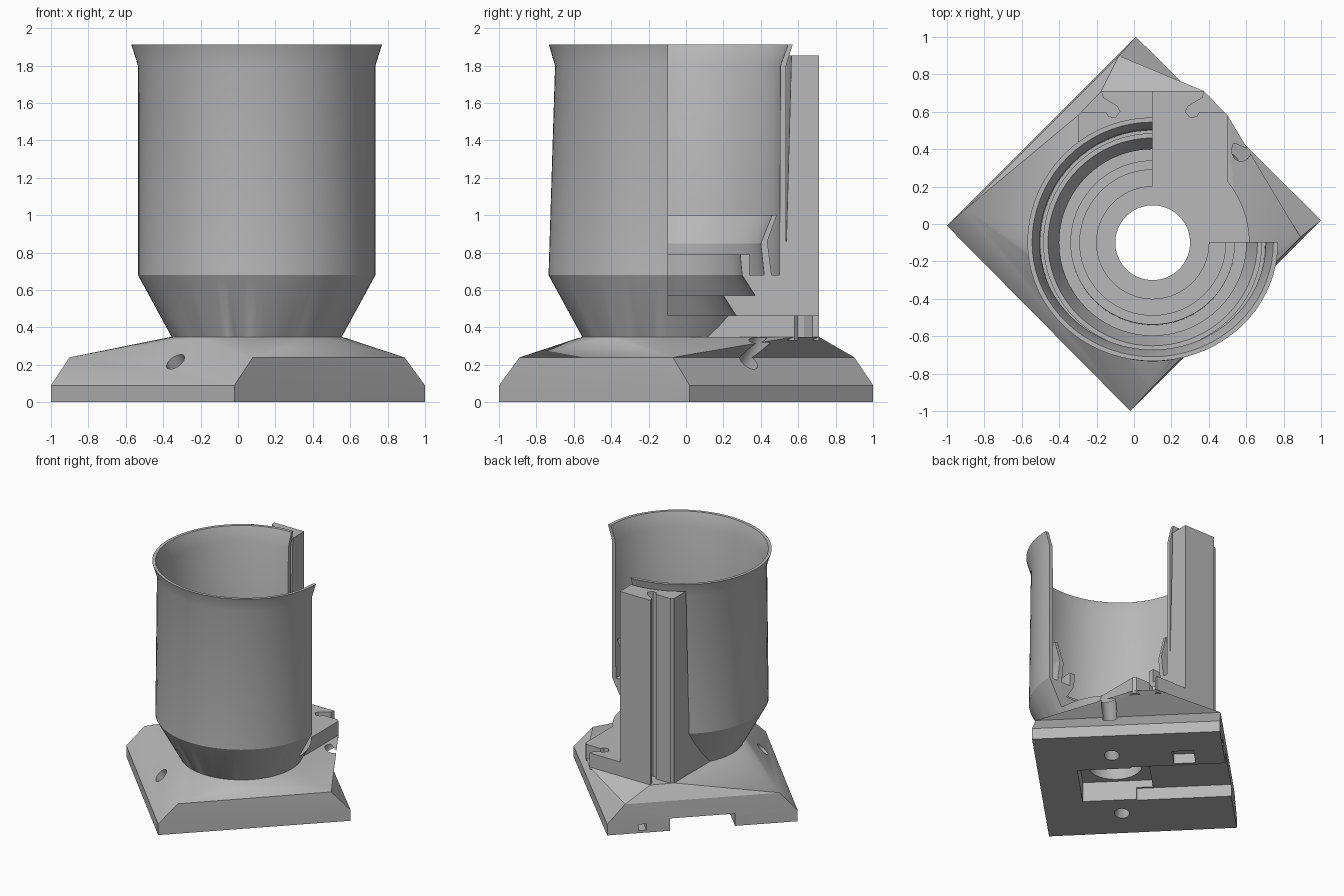
import bpy, bmesh, math
from mathutils import Matrix, Vector

old = bpy.data.objects.get("Cube")
if old:
    bpy.data.objects.remove(old, do_unlink=True)

AXIS = Vector((0.1, -0.1, 0))          # centre of the cup
TURN = Matrix.Rotation(math.radians(45), 4, 'Z')

grey = bpy.data.materials.new("plain_grey")
grey.use_nodes = True
grey.diffuse_color = (0.48, 0.48, 0.48, 1)
grey.node_tree.nodes["Principled BSDF"].inputs["Base Color"].default_value = (0.48, 0.48, 0.48, 1)


def finish(bm, name):
    bmesh.ops.recalc_face_normals(bm, faces=bm.faces)
    me = bpy.data.meshes.new(name)
    bm.to_mesh(me)
    bm.free()
    me.materials.append(grey)
    ob = bpy.data.objects.new(name, me)
    bpy.context.collection.objects.link(ob)
    return ob


def lathe(name, profile, closed=False, steps=72):
    bm = bmesh.new()
    vs = [bm.verts.new((AXIS.x + r, AXIS.y, z)) for r, z in profile]
    es = [bm.edges.new(p) for p in zip(vs, vs[1:])]
    if closed:
        es.append(bm.edges.new((vs[-1], vs[0])))
    bmesh.ops.spin(bm, geom=vs + es, cent=AXIS, axis=(0, 0, 1),
                   angle=math.tau, steps=steps)
    bmesh.ops.remove_doubles(bm, verts=bm.verts, dist=1e-4)
    return finish(bm, name)


def extrude(name, outline, z0, z1):
    bm = bmesh.new()
    face = bm.faces.new([bm.verts.new((x, y, z0)) for x, y in outline])
    res = bmesh.ops.extrude_face_region(bm, geom=[face])
    top = [g for g in res["geom"] if isinstance(g, bmesh.types.BMVert)]
    bmesh.ops.translate(bm, verts=top, vec=(0, 0, z1 - z0))
    return finish(bm, name)


def hull(name, points):
    bm = bmesh.new()
    for p in points:
        bm.verts.new(p)
    res = bmesh.ops.convex_hull(bm, input=bm.verts)
    junk = [g for g in res["geom_interior"] if isinstance(g, bmesh.types.BMVert)]
    bmesh.ops.delete(bm, geom=junk, context='VERTS')
    return finish(bm, name)


def box(name, lo, hi, matrix=Matrix()):
    lo, hi = Vector(lo), Vector(hi)
    bm = bmesh.new()
    bmesh.ops.create_cube(bm, size=1, matrix=matrix @ Matrix.Translation((lo + hi) / 2)
                          @ Matrix.Diagonal((*(hi - lo), 1)))
    return finish(bm, name)


def combine(target, tool, operation):
    mod = target.modifiers.new(operation.lower(), 'BOOLEAN')
    mod.operation, mod.solver, mod.object = operation, 'EXACT', tool
    bpy.context.view_layer.objects.active = target
    bpy.ops.object.modifier_apply(modifier=mod.name)
    bpy.data.objects.remove(tool, do_unlink=True)


# Square foot: two vertical sides, two sides with a chamfer
corners = [(-0.02, -1), (1, 0.02), (0.01, 1), (-1, -0.01)]
shoulder = [(0.08, -0.89), (0.89, -0.07), (-0.08, 0.9), (-0.9, 0.08)]
body = hull("cup_holder", [(x, y, z) for x, y in corners for z in (0, 0.09)]
            + [(x, y, 0.24) for x, y in shoulder])

# Rear column with dovetail rail, mirrored about the cup axis
half = [(0.4, 0.1), (0.4, 0.58), (0.38, 0.6), (0.25, 0.6), (0.235, 0.575), (0.2, 0.57),
        (0.175, 0.6), (0.19, 0.63), (0.265, 0.675), (0.275, 0.71)]
outline = [(AXIS.x + x, y) for x, y in half] + [(AXIS.x - x, y) for x, y in reversed(half)]
column = extrude("column", outline, 0.33, 1.855)
combine(column, lathe("gap", [(0, 0.86), (0.637, 0.86), (0.665, 1.9), (0, 1.9)]), 'DIFFERENCE')

# Low pyramid from the foot up to the neck and the column
ring = [(AXIS.x + 0.455 * math.cos(a), AXIS.y + 0.455 * math.sin(a), 0.35)
        for a in (math.tau * i / 72 for i in range(72))]
deck = hull("deck", [(x, y, 0.24) for x, y in shoulder]
            + [(x / 2, y / 2, 0.15) for x, y in shoulder] + ring
            + [(x, y, 0.35) for x, y in outline])
combine(body, deck, 'UNION')

# Cup outside
cup = lathe("cup", [(0, 0.3), (0.43, 0.3), (0.455, 0.35), (0.635, 0.68), (0.635, 1.8),
                    (0.67, 1.912), (0, 1.912)])
combine(cup, column, 'UNION')
combine(body, cup, 'UNION')

# Cup inside with stepped undercuts and drain hole
combine(body, lathe("cavity", [(0, 0.12), (0.2, 0.12), (0.2, 0.46), (0.37, 0.46), (0.3, 0.57),
                               (0.47, 0.57), (0.4, 0.68), (0.39, 0.79), (0.44, 0.79),
                               (0.44, 0.68), (0.6, 0.68), (0.605, 1.8), (0.645, 1.912),
                               (0.645, 2), (0, 2)]), 'DIFFERENCE')

# Flared inner lip standing on the floor
combine(body, lathe("lip", [(0.52, 0.66), (0.5, 0.85), (0.56, 1.0), (0.585, 1.0),
                            (0.535, 0.86), (0.56, 0.66)], closed=True), 'UNION')

# Open quarter
combine(body, box("quarter", (AXIS.x, AXIS.y + 0.005, 0.465), (1.5, 1.5, 2.5)), 'DIFFERENCE')

# Pocket, cable channel and small socket under the foot
for lo, hi in [((-0.23, -0.4, -0.1), (0.23, 0.12, 0.16)),
               ((-0.245, 0, -0.1), (0.245, 1, 0.1)),
               ((0.27, 0.32, -0.1), (0.45, 0.48, 0.08)),
               ((0.42, 0.4, 0.02), (0.48, 1, 0.07))]:
    combine(body, box("slot", lo, hi, TURN), 'DIFFERENCE')

# Slanted screw holes in both chamfers
for side in (-1, 1):
    bm = bmesh.new()
    bmesh.ops.create_cone(bm, cap_ends=True, segments=32, radius1=0.055, radius2=0.055, depth=0.6,
                          matrix=TURN @ Matrix.Translation((side * 0.594, -0.127, 0.21))
                          @ Matrix.Rotation(side * math.radians(38), 4, 'Y')
                          @ Matrix.Translation((0, 0, -0.14)))
    combine(body, finish(bm, "screw_hole"), 'DIFFERENCE')

# Front of the cup leans back slightly
for v in body.data.vertices:
    if v.co.y < AXIS.y and v.co.z > 0.68:
        lean = 0.055 * min(1, (v.co.z - 0.68) / 1.12)
        v.co.y = AXIS.y + (v.co.y - AXIS.y) * (1 - lean)

bpy.ops.object.select_all(action='DESELECT')
body.select_set(True)
bpy.context.view_layer.objects.active = body
bpy.ops.object.shade_smooth_by_angle(angle=math.radians(25))
